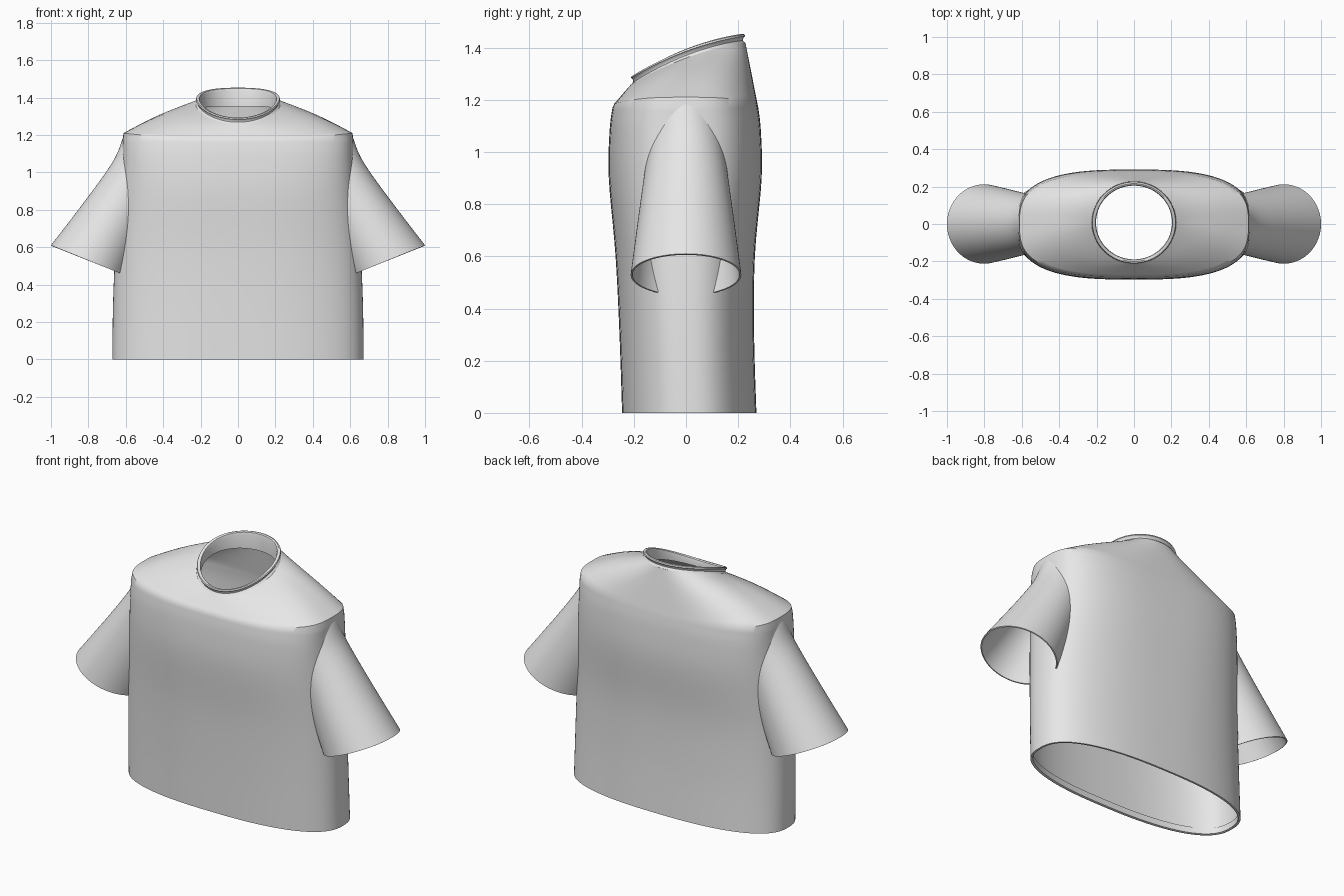
import bpy
from math import sin, cos, pi, radians, copysign

if "Cube" in bpy.data.objects:
    bpy.data.objects.remove(bpy.data.objects["Cube"])

SEGS = 96
ANGLES = [2 * pi * i / SEGS for i in range(SEGS)]

fabric = bpy.data.materials.new("light_grey_fabric")
fabric.use_nodes = True
fabric.diffuse_color = (0.8, 0.8, 0.8, 1)
fabric.node_tree.nodes["Principled BSDF"].inputs["Base Color"].default_value = (0.8, 0.8, 0.8, 1)


def smooth_rows(keys, steps):
    """Catmull-Rom interpolation through rows of numbers."""
    rows = []
    for i in range(len(keys) - 1):
        a, b, c, d = (keys[max(0, min(len(keys) - 1, i + k))] for k in (-1, 0, 1, 2))
        for s in range(steps):
            t = s / steps
            rows.append([0.5 * (2 * q + (r - p) * t + (2 * p - 5 * q + 4 * r - w) * t ** 2
                                + (3 * q - p - 3 * r + w) * t ** 3)
                         for p, q, r, w in zip(a, b, c, d)])
    return rows + [list(keys[-1])]


def loft(name, rings, capped=False):
    """Skin a stack of closed rings."""
    n = SEGS
    verts = [p for ring in rings for p in ring]
    faces = [(r * n + i, r * n + (i + 1) % n, (r + 1) * n + (i + 1) % n, (r + 1) * n + i)
             for r in range(len(rings) - 1) for i in range(n)]
    if capped:
        faces.append(tuple(reversed(range(n))))
        faces.append(tuple(range(len(verts) - n, len(verts))))
    mesh = bpy.data.meshes.new(name)
    mesh.from_pydata(verts, [], faces)
    mesh.materials.append(fabric)
    obj = bpy.data.objects.new(name, mesh)
    bpy.context.collection.objects.link(obj)
    return obj


def activate(obj):
    bpy.ops.object.select_all(action="DESELECT")
    obj.select_set(True)
    bpy.context.view_layer.objects.active = obj


def finish(obj, thickness=0.0, cutter=None):
    activate(obj)
    if thickness:
        mod = obj.modifiers.new("cloth", "SOLIDIFY")
        mod.thickness = thickness
        mod.offset = -1
        bpy.ops.object.modifier_apply(modifier=mod.name)
    if cutter:
        mod = obj.modifiers.new("trim", "BOOLEAN")
        mod.operation = "DIFFERENCE"
        mod.solver = "EXACT"
        mod.object = cutter
        bpy.ops.object.modifier_apply(modifier=mod.name)
    bpy.ops.object.shade_smooth_by_angle(angle=radians(40))


def body_ring(z, half_x, front, back, power, inset=0.0):
    mid, half_y = (front + back) / 2, (back - front) / 2
    e = 2 / power
    return [((half_x - inset) * copysign(abs(cos(a)) ** e, cos(a)),
             mid + (half_y - inset) * copysign(abs(sin(a)) ** e, sin(a)), z) for a in ANGLES]


def rim_z(a):
    return 1.393 + 0.08 * sin(a) - 0.025 * sin(a) ** 2


def neck_ring(radius, drop):
    return [(radius * cos(a), 0.008 + (radius - 0.006) * sin(a), rim_z(a) - drop) for a in ANGLES]


# Body: height, half width, front, back, squareness
body_keys = [(0, 0.672, -0.245, 0.270, 2.5), (0.3, 0.668, -0.255, 0.261, 2.5),
             (0.6, 0.655, -0.270, 0.264, 2.6), (0.9, 0.632, -0.296, 0.290, 2.8),
             (1.08, 0.620, -0.293, 0.287, 3.0), (1.17, 0.618, -0.282, 0.277, 3.0)]
body = [body_ring(*k) for k in smooth_rows(body_keys, 5)]

# Shoulders: blend from the seam line into the neck base
seam = [(x, y, 1.185 + 0.025 * cos(a) ** 2)
        for a, (x, y, _) in zip(ANGLES, body_ring(0, 0.612, -0.275, 0.274, 3.0))]
neck_base = neck_ring(0.226, 0.03)
for step in range(13):
    t = step / 12
    body.append([(p[0] + (q[0] - p[0]) * t, p[1] + (q[1] - p[1]) * t,
                  p[2] + (q[2] - p[2]) * t + 0.018 * sin(pi * t) * cos(a) ** 2)
                 for a, p, q in zip(ANGLES, seam, neck_base)])

trim_volume = loft("trim_volume", body, capped=True)
trim_volume.hide_render = True
finish(loft("shirt_body", body), 0.008)

# Collar: outer band, rolled lip and inner band
profile = [(0.226, 0.032), (0.216, 0.02), (0.218, 0.01), (0.225, 0.004), (0.222, -0.003),
           (0.214, -0.005), (0.206, -0.001), (0.203, 0.01)]
collar = [neck_ring(r, d) for r, d in profile]
collar.append([(x, y, rim_z(a) - 0.065 - 0.03 * sin(a))
               for a, (x, y, _) in zip(ANGLES, neck_ring(0.203, 0))])
finish(loft("collar", collar))

# Folded hem inside the body
finish(loft("hem_facing", [body_ring(z, 0.672, -0.245, 0.270, 2.5, inset)
                           for z, inset in ((0.04, 0.008), (0.038, 0.014), (0.002, 0.014), (0, 0.008))]))

# Sleeves: outer edge x and z, radius across, radius in depth, tilt
sleeve_keys = [(1.0, 0.61, 0.215, 0.212, 22), (0.79, 0.885, 0.170, 0.172, 20),
               (0.665, 1.065, 0.140, 0.143, 17), (0.615, 1.185, 0.115, 0.115, 14)]
for name, side in (("left_sleeve", 1), ("right_sleeve", -1)):
    rings = []
    for x, z, across, depth, tilt in smooth_rows(sleeve_keys, 6):
        ux, uz = cos(radians(tilt)), sin(radians(tilt))
        rings.append([(side * (x + ux * across * (cos(a) - 1)),
                       side * depth * sin(a),
                       z + uz * across * (cos(a) - 1)) for a in ANGLES])
    finish(loft(name, rings), 0.007, trim_volume)

bpy.data.objects.remove(trim_volume)
